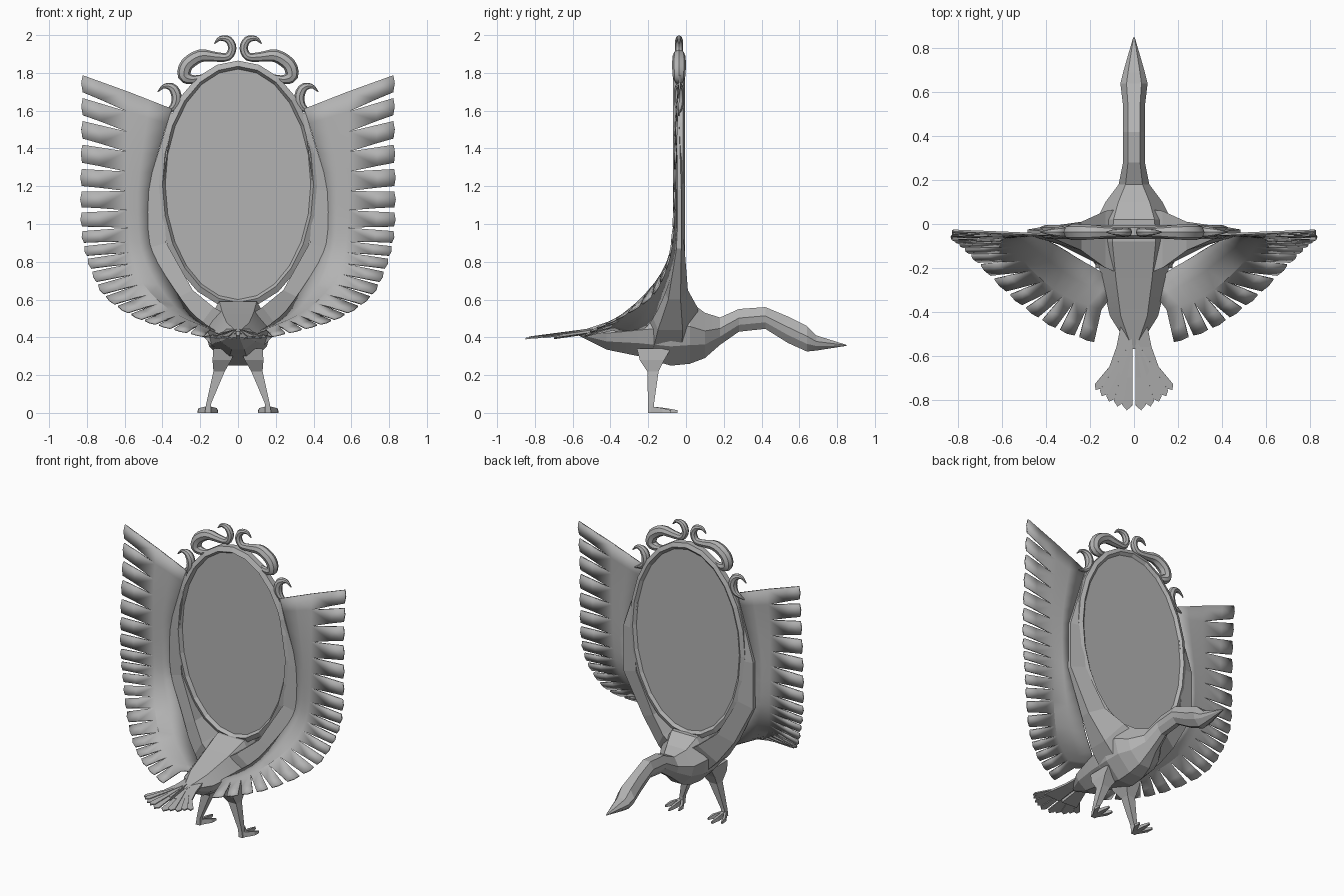
import bpy, bmesh, math
from mathutils import Vector

cube = bpy.data.objects.get("Cube")
if cube:
    bpy.data.objects.remove(cube)

grey = bpy.data.materials.new("plain grey")
grey.use_nodes = True
colour = (0.45, 0.45, 0.45, 1)
grey.diffuse_color = colour
grey.node_tree.nodes["Principled BSDF"].inputs["Base Color"].default_value = colour


def finish(name, bm, mirror=False, smooth=None, thickness=0):
    bmesh.ops.recalc_face_normals(bm, faces=bm.faces)
    mesh = bpy.data.meshes.new(name)
    bm.to_mesh(mesh)
    bm.free()
    mesh.materials.append(grey)
    obj = bpy.data.objects.new(name, mesh)
    bpy.context.collection.objects.link(obj)
    if thickness:
        mod = obj.modifiers.new("Thickness", 'SOLIDIFY')
        mod.thickness = thickness
        mod.offset = 0
    if mirror:
        obj.modifiers.new("Mirror", 'MIRROR').use_mirror_merge = False
    if smooth:
        bpy.ops.object.select_all(action='DESELECT')
        obj.select_set(True)
        bpy.context.view_layer.objects.active = obj
        bpy.ops.object.shade_smooth_by_angle(angle=math.radians(smooth))
    return obj


def loft(bm, sections, closed=False):
    """Skin a row of equal-sized point rings."""
    rings = [[bm.verts.new(p) for p in s] for s in sections]
    n = len(rings[0])
    pairs = list(zip(rings, rings[1:])) + ([(rings[-1], rings[0])] if closed else [])
    for a, b in pairs:
        for i in range(n):
            j = (i + 1) % n
            bm.faces.new((a[i], a[j], b[j], b[i]))
    if not closed:
        bm.faces.new(rings[0])
        bm.faces.new(rings[-1])


def spline(points, t):
    """Smooth curve through the points, t from 0 to 1."""
    pts = [Vector(p) for p in points]
    s = min(max(t, 0), 1) * (len(pts) - 1)
    i = min(int(s), len(pts) - 2)
    u = s - i
    b, c = pts[i], pts[i + 1]
    a = pts[i - 1] if i else b * 2 - c
    d = pts[i + 2] if i + 2 < len(pts) else c * 2 - b
    return b + (c - a) * (u / 2) + (a * 2 - b * 5 + c * 4 - d) * (u * u / 2) \
        + (b * 3 - a - c * 3 + d) * (u ** 3 / 2)


# Body, neck, head and beak: (y, bottom, top, half width)
BODY = [(-.57, .41, .43, .015), (-.42, .335, .48, .11), (-.25, .30, .53, .15),
        (-.08, .25, .59, .18), (.02, .26, .59, .17), (.1, .29, .53, .13),
        (.18, .36, .505, .07), (.28, .43, .55, .05), (.42, .445, .56, .05),
        (.54, .37, .51, .05), (.64, .325, .46, .062), (.69, .33, .41, .05),
        (.85, .355, .36, .004)]
OCTAGON = [(.55, 1), (1, .6), (.85, .3), (.3, 0), (-.3, 0), (-.85, .3), (-1, .6), (-.55, 1)]
bm = bmesh.new()
loft(bm, [[(w * px, y, lo + (hi - lo) * pz) for px, pz in OCTAGON] for y, lo, hi, w in BODY])
finish("body_and_neck", bm, smooth=12)

# Oval frame and glass
CENTRE, RX, RZ, SEGMENTS = 1.21, .385, .61, 24
RIM = [(0, -.045), (.015, -.068), (.045, -.052), (.045, -.015), (.018, -.004), (0, -.02)]


def oval(offset, y, i):
    a = math.tau * i / SEGMENTS
    return ((RX + offset) * math.sin(a), y, CENTRE + (RZ + offset) * math.cos(a))


bm = bmesh.new()
loft(bm, [[oval(o, y, i) for o, y in RIM] for i in range(SEGMENTS)], closed=True)
finish("mirror_frame", bm)
bm = bmesh.new()
loft(bm, [[oval(.005, y, i) for i in range(SEGMENTS)] for y in (-.045, -.02)])
finish("mirror_glass", bm)

# Wing arms: inner (x, z), outer (x, z), back y, front y
ARM = [((.03, .5), (.10, .32), -.24, .07), ((.13, .56), (.22, .44), -.2, .06),
       ((.24, .65), (.34, .60), -.12, .01), ((.38, .90), (.485, .87), -.06, -.01),
       ((.40, 1.18), (.485, 1.18), -.06, -.01), ((.36, 1.48), (.39, 1.48), -.07, -.02),
       ((.34, 1.56), (.355, 1.60), -.06, -.03)]
bm = bmesh.new()
loft(bm, [[(i[0], back, i[1]), (o[0], back * .8 + front * .2, o[1]),
           (o[0], front * .7 + back * .3, o[1]), (i[0], front, i[1])]
          for i, o, back, front in ARM])
finish("wing_arm", bm, mirror=True)

# Wings: a sheet from the arm to the roots, split into feathers out to the tips
INNER = [(.35, -.05, 1.61), (.41, -.05, 1.42), (.47, -.05, 1.2), (.475, -.05, .95),
         (.44, -.06, .82), (.35, -.10, .67), (.25, -.16, .53), (.15, -.22, .45), (.08, -.3, .42)]
ROOT = [(.58, -.04, 1.70), (.59, -.055, 1.45), (.59, -.06, 1.2), (.58, -.065, .97),
        (.56, -.09, .82), (.51, -.16, .69), (.40, -.27, .57), (.29, -.34, .50), (.15, -.39, .44)]
TIP = [(.83, -.03, 1.79), (.83, -.05, 1.5), (.835, -.06, 1.2), (.83, -.07, .95),
       (.79, -.1, .78), (.71, -.18, .62), (.55, -.34, .51), (.37, -.47, .45), (.16, -.55, .40)]
FEATHERS = 19
bm = bmesh.new()
for k in range(FEATHERS):
    t0, t1 = k / FEATHERS, (k + 1) / FEATHERS
    rows = []
    for f in (0, .5, 1):
        rows.append([bm.verts.new(spline(INNER, t).lerp(spline(ROOT, t), f)) for t in (t0, t1)])
    gap = (t1 - t0) * .26
    ends = (t0, t1 - gap)
    middle = [bm.verts.new(spline(ROOT, t).lerp(spline(TIP, t), .6))
              for t in (t0, t1 - gap * .7)]
    tips = [bm.verts.new(spline(ROOT, t).lerp(spline(TIP, t), .97)) for t in ends]
    crown = bm.verts.new(spline(TIP, sum(ends) / 2))
    rows += [middle, tips]
    for a, b in zip(rows, rows[1:]):
        bm.faces.new((a[0], a[1], b[1], b[0]))
    bm.faces.new((tips[0], tips[1], crown))
bmesh.ops.remove_doubles(bm, verts=bm.verts, dist=.0005)
finish("wing_feathers", bm, mirror=True, smooth=30, thickness=.01)

# Tail fan: overlapping feathers, half of them mirrored
bm = bmesh.new()
for k in range(5):
    angle = .07 + k * .13
    length = .32 - .012 * k
    lift = .005 * (k % 2)

    def at(r, a):
        return (r * math.sin(a) * 1.1 + .008, -.53 - r * math.cos(a), .435 - r * .13 + lift)
    outline = [at(.0, angle), at(length * .6, angle - .075), at(length * .93, angle - .07),
               at(length, angle), at(length * .93, angle + .07), at(length * .6, angle + .075)]
    bm.faces.new([bm.verts.new(p) for p in outline])
finish("tail_feathers", bm, mirror=True, thickness=.008)
bm = bmesh.new()
loft(bm, [[(.01, y, z + .015), (w, y, z + .005), (w, y, z - .008), (.01, y, z - .015)]
          for y, z, w in ((-.46, .44, .06), (-.56, .425, .08), (-.7, .405, .13))])
finish("tail_base", bm, mirror=True)

# Legs: (x, y, z, half width, half depth)
LEG = [(.07, -.17, .34, .06, .09), (.085, -.18, .28, .05, .065), (.10, -.175, .22, .03, .03),
       (.155, -.185, .05, .013, .016), (.16, -.185, .0, .016, .016)]
bm = bmesh.new()
loft(bm, [[(x - w, y - d, z), (x + w, y - d, z), (x + w, y + d, z), (x - w, y + d, z)]
          for x, y, z, w, d in LEG])
# Toes
for dx, reach in ((-.05, .11), (0, .145), (.05, .11)):
    loft(bm, [[(x - w, y, 0), (x + w, y, 0), (x + w * .6, y, h), (x - w * .6, y, h)]
              for x, y, w, h in ((.16, -.19, .014, .035), (.16 + dx * .8, -.19 + reach * .6, .014, .025),
                                 (.16 + dx, -.19 + reach, .005, .014))])
finish("leg_and_foot", bm, mirror=True)


# Scroll ornaments: path of (x, z, radius), swept with an eight-sided section
def scroll(name, path, steps):
    sections = []
    for k in range(steps + 1):
        t = k / steps
        x, z, r = spline(path, t)
        tangent = spline(path, t + .01) - spline(path, t - .01)
        side = Vector((-tangent.y, 0, tangent.x)).normalized()
        ring = [i * math.tau / 8 for i in range(8)]
        sections.append([Vector((x, -.037, z)) + side * (r * math.cos(a))
                         + Vector((0, r * math.sin(a), 0)) for a in ring])
    bm = bmesh.new()
    loft(bm, sections)
    finish(name, bm, mirror=True, smooth=40)


scroll("crest_scroll", [(.125, 1.955, .003), (.095, 1.982, .012), (.05, 1.975, .02),
                        (.03, 1.93, .022), (.055, 1.885, .022), (.12, 1.885, .026),
                        (.20, 1.89, .034), (.27, 1.845, .036), (.285, 1.785, .034),
                        (.24, 1.765, .024), (.18, 1.785, .008)], 30)
scroll("side_scroll", [(.425, 1.70, .003), (.39, 1.73, .012), (.345, 1.72, .024),
                       (.325, 1.67, .027), (.345, 1.615, .02), (.41, 1.585, .003)], 14)
